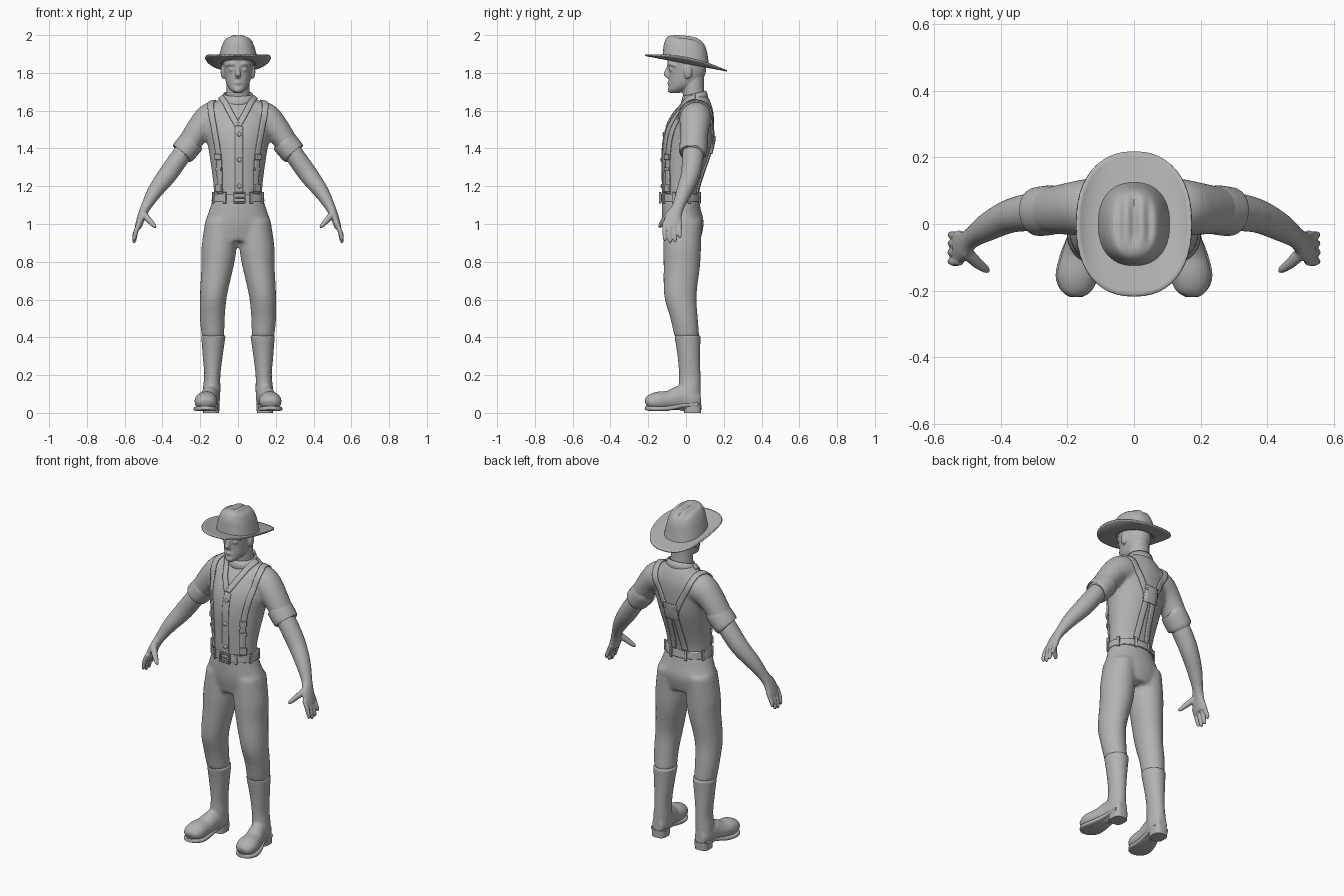
import bpy, bmesh, math
from mathutils import Vector, Matrix
from mathutils.bvhtree import BVHTree

cube = bpy.data.objects.get("Cube")
if cube:
    bpy.data.objects.remove(cube, do_unlink=True)

grey = bpy.data.materials.new("plain grey")
grey.use_nodes = True
grey.diffuse_color = (0.45, 0.45, 0.45, 1)
for node in grey.node_tree.nodes:
    if node.type == "BSDF_PRINCIPLED":
        node.inputs["Base Color"].default_value = grey.diffuse_color
        node.inputs["Roughness"].default_value = 0.7

X, Y, Z = Vector((1, 0, 0)), Vector((0, 1, 0)), Vector((0, 0, 1))


def spline(rows, steps):
    """Smooth curve through rows of any length."""
    out = []
    for i in range(len(rows) - 1):
        a, b, c, d = (rows[max(0, min(len(rows) - 1, i + k))] for k in (-1, 0, 1, 2))
        for s in range(steps):
            t = s / steps
            out.append([q + t / 2 * (r - p + t * (2 * p - 5 * q + 4 * r - u + t * (3 * (q - r) + u - p)))
                        for p, q, r, u in zip(a, b, c, d)])
    return out + [list(rows[-1])]


def skin(bm, rings, closed=True):
    """Bridge rows of points; closed rings also get caps."""
    vs = [[bm.verts.new(p) for p in ring] for ring in rings]
    n = len(vs[0])
    for lo, hi in zip(vs, vs[1:]):
        for i in range(n if closed else n - 1):
            j = (i + 1) % n
            bm.faces.new((lo[i], lo[j], hi[j], hi[i]))
    if closed:
        bm.faces.new(vs[0][::-1])
        bm.faces.new(vs[-1])


def oval(a, b, n=24, power=2):
    pts = []
    for i in range(n):
        c, s = math.cos(math.tau * i / n), math.sin(math.tau * i / n)
        pts.append((a * math.copysign(abs(c) ** (2 / power), c), b * math.copysign(abs(s) ** (2 / power), s)))
    return pts


def tube(bm, rows, ref=None, n=24, power=2, steps=4):
    """Loft of ovals (x, y, z, a, b): level rings, or square to the path if ref is given."""
    rows = spline(rows, steps)
    rings = []
    for i, (x, y, z, a, b) in enumerate(rows):
        u, v = X, Y
        if ref:
            t = (Vector(rows[min(i + 1, len(rows) - 1)][:3]) - Vector(rows[max(i - 1, 0)][:3])).normalized()
            v = (ref - t * ref.dot(t)).normalized()
            u = v.cross(t)
        rings.append([Vector((x, y, z)) + u * p + v * q for p, q in oval(a, b, n, power)])
    skin(bm, rings)


def box(bm, loc, size, rot=None):
    m = Matrix.Translation(loc) @ (rot or Matrix()) @ Matrix.Diagonal((*size, 1))
    bmesh.ops.create_cube(bm, size=1, matrix=m)


def ball(bm, loc, size, rot=None):
    m = Matrix.Translation(loc) @ (rot or Matrix()) @ Matrix.Diagonal((*size, 1))
    bmesh.ops.create_uvsphere(bm, u_segments=16, v_segments=10, radius=1, matrix=m)


def finish(name, bm, mirror=False, voxel=0, relax=3, thick=0, bevel=0):
    bmesh.ops.recalc_face_normals(bm, faces=bm.faces)
    mesh = bpy.data.meshes.new(name)
    bm.to_mesh(mesh)
    bm.free()
    ob = bpy.data.objects.new(name, mesh)
    bpy.context.collection.objects.link(ob)
    mesh.materials.append(grey)
    bpy.ops.object.select_all(action="DESELECT")
    ob.select_set(True)
    bpy.context.view_layer.objects.active = ob
    bpy.ops.object.shade_smooth_by_angle(angle=math.radians(45))
    if thick:
        mod = ob.modifiers.new("thickness", "SOLIDIFY")
        mod.thickness, mod.offset = thick, 0
    if bevel:
        mod = ob.modifiers.new("soft edges", "BEVEL")
        mod.width, mod.segments = bevel, 2
    if mirror:
        ob.modifiers.new("mirror", "MIRROR").use_mirror_merge = False
    if voxel:
        mod = ob.modifiers.new("blend", "REMESH")
        mod.mode, mod.voxel_size, mod.use_smooth_shade = "VOXEL", voxel, True
        mod = ob.modifiers.new("relax", "SMOOTH")
        mod.factor, mod.iterations = 0.5, relax
    return ob


# Shirt: torso and short sleeves blended together
bm = bmesh.new()
tube(bm, [(0, -.025, 1.08, .13, .09), (0, -.03, 1.16, .128, .092), (0, -.02, 1.25, .135, .105),
          (0, .005, 1.4, .157, .13), (0, .02, 1.5, .175, .127), (0, .04, 1.58, .165, .107),
          (0, .055, 1.64, .12, .077), (0, .05, 1.68, .078, .062)], n=32)
tube(bm, [(.07, .05, 1.57, .08, .085), (.14, .05, 1.56, .085, .085),
          (.2, .045, 1.51, .07, .078), (.27, .04, 1.41, .06, .068)], Y)
tube(bm, [(-.07, .05, 1.57, .08, .085), (-.14, .05, 1.56, .085, .085),
          (-.2, .045, 1.51, .07, .078), (-.27, .04, 1.41, .06, .068)], Y)
shirt = finish("shirt", bm, voxel=.011, relax=5)
surface = BVHTree.FromObject(shirt, bpy.context.evaluated_depsgraph_get())

bm = bmesh.new()
tube(bm, [(.238, .042, 1.442, .06, .066), (.245, .042, 1.434, .068, .074),
          (.29, .037, 1.38, .067, .073), (.297, .036, 1.372, .058, .064)], Y)
finish("sleeve_cuffs", bm, mirror=True)

# Trousers: hips and two legs blended together
bm = bmesh.new()
tube(bm, [(0, -.03, 1.14, .13, .096), (0, -.025, 1.08, .15, .103),
          (0, -.015, 1, .172, .109), (0, -.015, .91, .14, .09)], n=32)
for side in (1, -1):
    leg = [(.09, -.015, 1.02, .083, .1), (.1, -.02, .88, .093, .1), (.108, -.022, .78, .086, .097),
           (.13, -.03, .62, .072, .086), (.136, -.01, .5, .066, .073), (.132, .005, .4, .06, .066)]
    tube(bm, [(side * r[0], *r[1:]) for r in leg])
finish("trousers", bm, voxel=.011, relax=5)

# Boots
bm = bmesh.new()
tube(bm, [(.13, .008, .412, .066, .07), (.131, .009, .39, .063, .068), (.134, .015, .3, .053, .06),
          (.136, .02, .2, .043, .057), (.14, .02, .12, .047, .059), (.143, .02, .05, .046, .058)])
tube(bm, [(.14, .078, .07, .03, .045), (.142, .04, .07, .045, .065), (.15, -.03, .078, .047, .066),
          (.162, -.09, .066, .053, .052), (.17, -.15, .062, .061, .05), (.173, -.195, .056, .05, .038),
          (.173, -.214, .05, .025, .018)], Z)
finish("boots", bm, mirror=True, voxel=.008)
bm = bmesh.new()
tube(bm, [(.142, .06, .045, .045, .012), (.15, -.02, .04, .043, .012), (.165, -.1, .024, .057, .013),
          (.172, -.16, .022, .063, .013), (.173, -.2, .024, .045, .012), (.173, -.217, .027, .02, .01)], Z, power=4)
tube(bm, [(.142, .035, 0, .042, .045), (.142, .035, .045, .045, .047)], power=3, steps=1)
finish("boot_soles", bm, mirror=True)

# Bare forearms, hands, fingers and thumbs
bm = bmesh.new()
tube(bm, [(.26, .04, 1.42, .05, .055), (.317, .035, 1.34, .051, .056), (.376, .022, 1.257, .05, .05),
          (.44, -.01, 1.172, .04, .042), (.487, -.042, 1.092, .027, .032), (.51, -.065, 1.04, .022, .044),
          (.528, -.072, .985, .018, .048), (.53, -.072, .975, .012, .04)], Y)
for y, tip in ((-.112, .91), (-.085, .898), (-.058, .902), (-.032, .925)):
    tube(bm, [(.52, y, 1.01, .013, .013), (.539, y - .002, .965, .013, .012),
              (.549, y, tip + .015, .011, .01), (.551, y, tip, .005, .005)], Y, n=12)
tube(bm, [(.505, -.08, 1.06, .018, .02), (.475, -.112, 1.025, .016, .018),
          (.445, -.135, .992, .012, .012), (.434, -.142, .982, .005, .005)], Y, n=12)
finish("arms_and_hands", bm, mirror=True, voxel=.005, relax=2)

# Head, neck and facial features
bm = bmesh.new()
tube(bm, [(0, .055, 1.6, .075, .055), (0, .045, 1.66, .065, .058), (0, .038, 1.72, .062, .058),
          (0, .035, 1.8, .06, .06)])
tube(bm, [(0, -.06, 1.693, .018, .024), (0, -.045, 1.71, .04, .048), (0, -.015, 1.74, .06, .077),
          (0, .005, 1.79, .073, .096), (0, .005, 1.84, .079, .101), (0, .005, 1.89, .082, .103),
          (0, .005, 1.93, .07, .09)], n=32)
tube(bm, [(0, -.085, 1.845, .009, .012), (0, -.1, 1.81, .011, .013), (0, -.105, 1.79, .016, .013),
          (0, -.09, 1.773, .012, .01)])
for s in (1, -1):
    tube(bm, [(0, -.088, 1.845, .01, .01), (s * .035, -.086, 1.848, .01, .01), (s * .065, -.056, 1.838, .006, .006)], Z, n=12)
    tube(bm, [(0, -.093, 1.748, .009, .009), (s * .028, -.078, 1.743, .006, .004)], Z, n=12)
    ball(bm, (s * .034, -.078, 1.818), (.015, .012, .01))
    ball(bm, (s * .08, .01, 1.805), (.012, .022, .036))
ball(bm, (0, -.08, 1.712), (.025, .018, .018))
finish("head", bm, voxel=.0055, relax=2)

# Hat: curled brim and creased crown, tipped down at the back
bm = bmesh.new()
rings = []
for k in range(9):
    f = k / 8
    ring = oval(.09 + .082 * f, .11 + .107 * f, 48, 2.3)
    rings.append([(x, y, 1.852 - .19 * y + .03 * f * abs(x / .172) ** 3) for x, y in ring])
skin(bm, [r + r[:1] for r in rings], closed=False)
bmesh.ops.remove_doubles(bm, verts=bm.verts, dist=.0001)
finish("hat_brim", bm, thick=.007)

bm = bmesh.new()
rings = []
profile = spline([(.108, .125, 1.853), (.1, .12, 1.89), (.086, .112, 1.94), (.066, .093, 1.978),
                  (.035, .055, 1.996), (.003, .004, 2)], 5)
for k, (a, b, z) in enumerate(profile):
    f = k / (len(profile) - 1)
    ring = []
    for x, y in oval(a, b, 48, 2.3):
        top = min(1, max(0, f - .45) * 4) * min(1, max(0, (y + .07) / .05))
        dent = math.exp(-(x / .013) ** 2) + .7 * math.exp(-((abs(x) - .045) / .011) ** 2)
        ring.append((x, y - .01 * f, z - .19 * y * (1 - .6 * f) - .014 * top * dent))
    rings.append(ring)
skin(bm, rings)
finish("hat_crown", bm)


# Strips and fittings that hug the shirt
def strap(bm, path, width, lift=.004):
    pts = [surface.find_nearest(Vector(p))[:2] for p in spline(path, 6)]
    rows = []
    for i, (c, nor) in enumerate(pts):
        t = pts[min(i + 1, len(pts) - 1)][0] - pts[max(i - 1, 0)][0]
        across = t.cross(nor).normalized() * width / 2
        row = [surface.find_nearest(c + across * k)[:2] for k in (-1, -.5, 0, .5, 1)]
        rows.append([p + m * lift for p, m in row])
    skin(bm, rows, closed=False)


bm = bmesh.new()
strap(bm, [(.1, -.1, 1.16), (.105, -.1, 1.35), (.125, -.07, 1.5), (.14, 0, 1.6), (.135, .05, 1.66),
           (.11, .13, 1.59), (.06, .155, 1.48), (.028, .14, 1.4), (.03, .1, 1.28), (.04, .075, 1.16)], .032)
finish("suspender_straps", bm, mirror=True, thick=.008)
bm = bmesh.new()
strap(bm, [(0, .16, 1.465), (0, .15, 1.42), (0, .14, 1.37)], .085, .009)
finish("back_patch", bm, thick=.008)
bm = bmesh.new()
strap(bm, [(.005, -.11, 1.52), (.005, -.13, 1.4), (.005, -.12, 1.25), (.005, -.12, 1.16)], .04, .002)
finish("shirt_placket", bm, thick=.005)
bm = bmesh.new()
strap(bm, [(.002, -.1, 1.52), (.04, -.07, 1.59), (.07, -.01, 1.645), (.085, .05, 1.665)], .03, .004)
finish("shirt_lapels", bm, mirror=True, thick=.009)

# Collar standing around the neck
bm = bmesh.new()
rings = []
for a, b, z in ((.088, .072, 1.638), (.082, .066, 1.665), (.074, .06, 1.69)):
    ring = [(x, y + .045, z + .25 * y) for x, y in oval(a, b, 32)]
    rings.append(ring + ring[:1])
skin(bm, rings, closed=False)
bmesh.ops.remove_doubles(bm, verts=bm.verts, dist=.0001)
finish("shirt_collar", bm, thick=.007)

# Buttons and strap buckles
bm = bmesh.new()
for z in (1.48, 1.34, 1.2):
    p, nor = surface.find_nearest(Vector((.008, -.14, z)))[:2]
    ball(bm, p + nor * .005, (.012, .006, .012))
finish("buttons", bm)
bm = bmesh.new()
for z, tall in ((1.355, .03), (1.29, .02), (1.19, .04)):
    p, nor = surface.find_nearest(Vector((.104, -.1, z)))[:2]
    box(bm, p + nor * .009, (.04, tall, .01), nor.to_track_quat("Z", "Y").to_matrix().to_4x4())
p, nor = surface.find_nearest(Vector((.033, .15, 1.445)))[:2]
ball(bm, p + nor * .013, (.008, .005, .008))
finish("strap_buckles", bm, mirror=True, bevel=.002)

# Belt, loops and buckle
bm = bmesh.new()
tube(bm, [(0, -.027, 1.118, .14, .106), (0, -.028, 1.16, .136, .103)], n=48, steps=1)
finish("belt", bm, bevel=.003)
bm = bmesh.new()
for deg in (-60, -20, 25, 70):
    a = math.radians(deg)
    box(bm, (.14 * math.cos(a), -.027 + .106 * math.sin(a), 1.139), (.01, .016, .06), Matrix.Rotation(a, 4, "Z"))
finish("belt_loops", bm, mirror=True, bevel=.002)
bm = bmesh.new()
for s in (1, -1):
    box(bm, (.008 + s * .03, -.137, 1.139), (.009, .012, .058))
    box(bm, (.008, -.137, 1.139 + s * .025), (.06, .012, .009))
box(bm, (.012, -.138, 1.139), (.05, .008, .007))
finish("belt_buckle", bm, bevel=.002)
